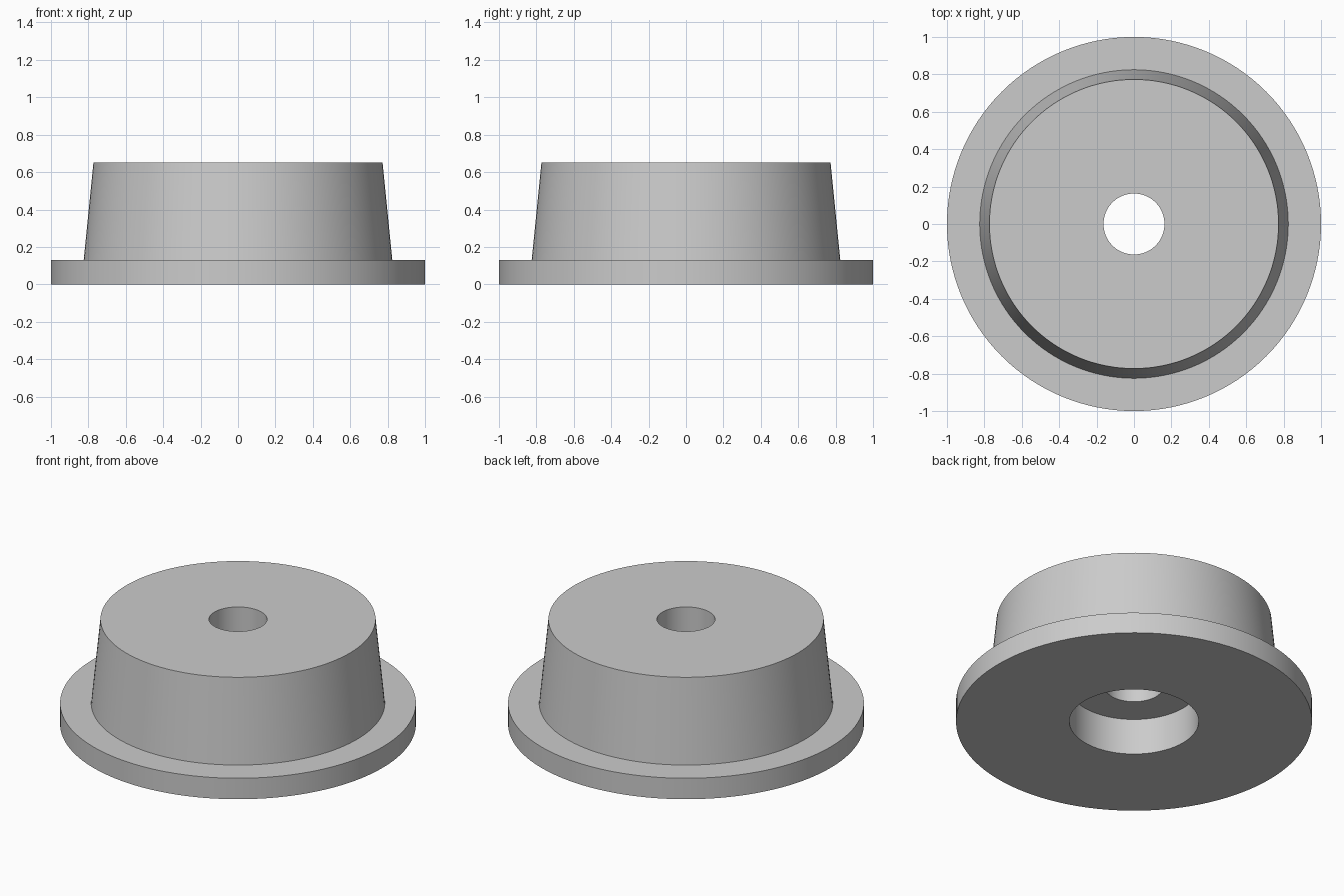
import bpy
import bmesh
import math

default = bpy.data.objects.get("Cube")
if default:
    bpy.data.objects.remove(default, do_unlink=True)

SEGMENTS = 128

# Plain grey material
grey = bpy.data.materials.new("plain_grey")
grey.use_nodes = True
colour = (0.6, 0.6, 0.6, 1)
grey.diffuse_color = colour
grey.node_tree.nodes["Principled BSDF"].inputs["Base Color"].default_value = colour

# Closed half-section as (radius, height): flange, tapered hub, bore, counterbore
profile = [
    (0.363, 0), (1, 0), (1, 0.13), (0.825, 0.13),
    (0.773, 0.65), (0.163, 0.65), (0.163, 0.224), (0.363, 0.224),
]


def lathe(name, points, material):
    """Revolve a closed half-section around the z axis."""
    bm = bmesh.new()
    verts = [bm.verts.new((r, 0, z)) for r, z in points]
    edges = [bm.edges.new((a, b)) for a, b in zip(verts, verts[1:] + verts[:1])]
    bmesh.ops.spin(bm, geom=verts + edges, cent=(0, 0, 0), axis=(0, 0, 1),
                   angle=math.tau, steps=SEGMENTS, use_merge=True)
    bmesh.ops.remove_doubles(bm, verts=bm.verts, dist=0.0001)
    bmesh.ops.recalc_face_normals(bm, faces=bm.faces)
    mesh = bpy.data.meshes.new(name)
    bm.to_mesh(mesh)
    bm.free()
    mesh.materials.append(material)
    obj = bpy.data.objects.new(name, mesh)
    bpy.context.collection.objects.link(obj)
    return obj


# Flanged bushing, smooth round walls with sharp rims
bushing = lathe("flanged_bushing", profile, grey)
bpy.ops.object.select_all(action="DESELECT")
bushing.select_set(True)
bpy.context.view_layer.objects.active = bushing
bpy.ops.object.shade_smooth_by_angle(angle=math.radians(30))
